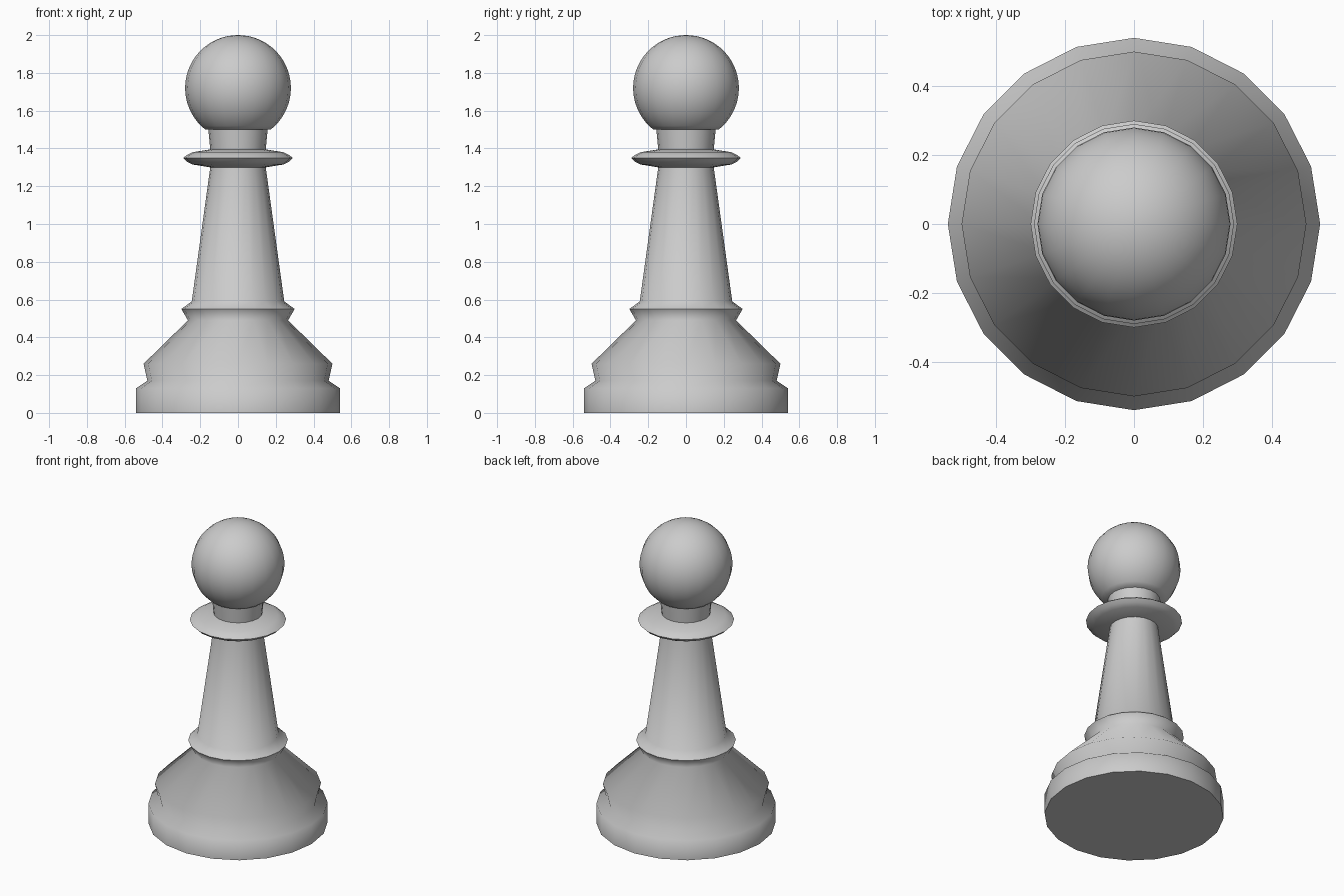
import bpy, bmesh, math

old = bpy.data.objects.get("Cube")
if old:
    bpy.data.objects.remove(old, do_unlink=True)

SIDES = 20

mat = bpy.data.materials.new("light grey")
mat.use_nodes = True
grey = (0.6, 0.6, 0.6, 1)
mat.diffuse_color = grey
mat.node_tree.nodes["Principled BSDF"].inputs["Base Color"].default_value = grey


def lathe(name, profile):
    """Revolve (radius, height) points around z; radius 0 closes an end."""
    bm = bmesh.new()
    verts = [bm.verts.new((r, 0, z)) for r, z in profile]
    edges = [bm.edges.new(pair) for pair in zip(verts, verts[1:])]
    bmesh.ops.spin(bm, geom=verts + edges, cent=(0, 0, 0), axis=(0, 0, 1),
                   angle=math.tau, steps=SIDES, use_duplicate=False)
    bmesh.ops.remove_doubles(bm, verts=bm.verts, dist=0.0001)
    bmesh.ops.recalc_face_normals(bm, faces=bm.faces)
    mesh = bpy.data.meshes.new(name)
    bm.to_mesh(mesh)
    bm.free()
    mesh.materials.append(mat)
    obj = bpy.data.objects.new(name, mesh)
    bpy.context.collection.objects.link(obj)
    bpy.ops.object.select_all(action="DESELECT")
    obj.select_set(True)
    bpy.context.view_layer.objects.active = obj
    bpy.ops.object.shade_smooth_by_angle(angle=math.radians(80))
    return obj


# Turned foot, stem, collar and neck in one continuous profile
body = [(0, 0), (0.54, 0), (0.54, 0.13), (0.48, 0.17), (0.5, 0.26),
        (0.265, 0.49), (0.3, 0.55), (0.245, 0.59), (0.147, 1.3)]
collar = [(0.24, 1.315), (0.27, 1.33), (0.29, 1.35), (0.27, 1.365),
          (0.24, 1.38), (0.147, 1.395)]
neck = [(0.157, 1.5)]

# Ball head, rounded above its flat underside
RADIUS, CENTRE, RINGS = 0.28, 1.72, 24
start = math.asin((1.5 - CENTRE) / RADIUS)
head = []
for i in range(RINGS + 1):
    a = start + (math.pi / 2 - start) * i / RINGS
    r = RADIUS * math.cos(a) if i < RINGS else 0
    head.append((r, CENTRE + RADIUS * math.sin(a)))

lathe("pawn_body", body + collar + neck + [(0, 1.5)])
lathe("ball_head", [(0, 1.499)] + head)
